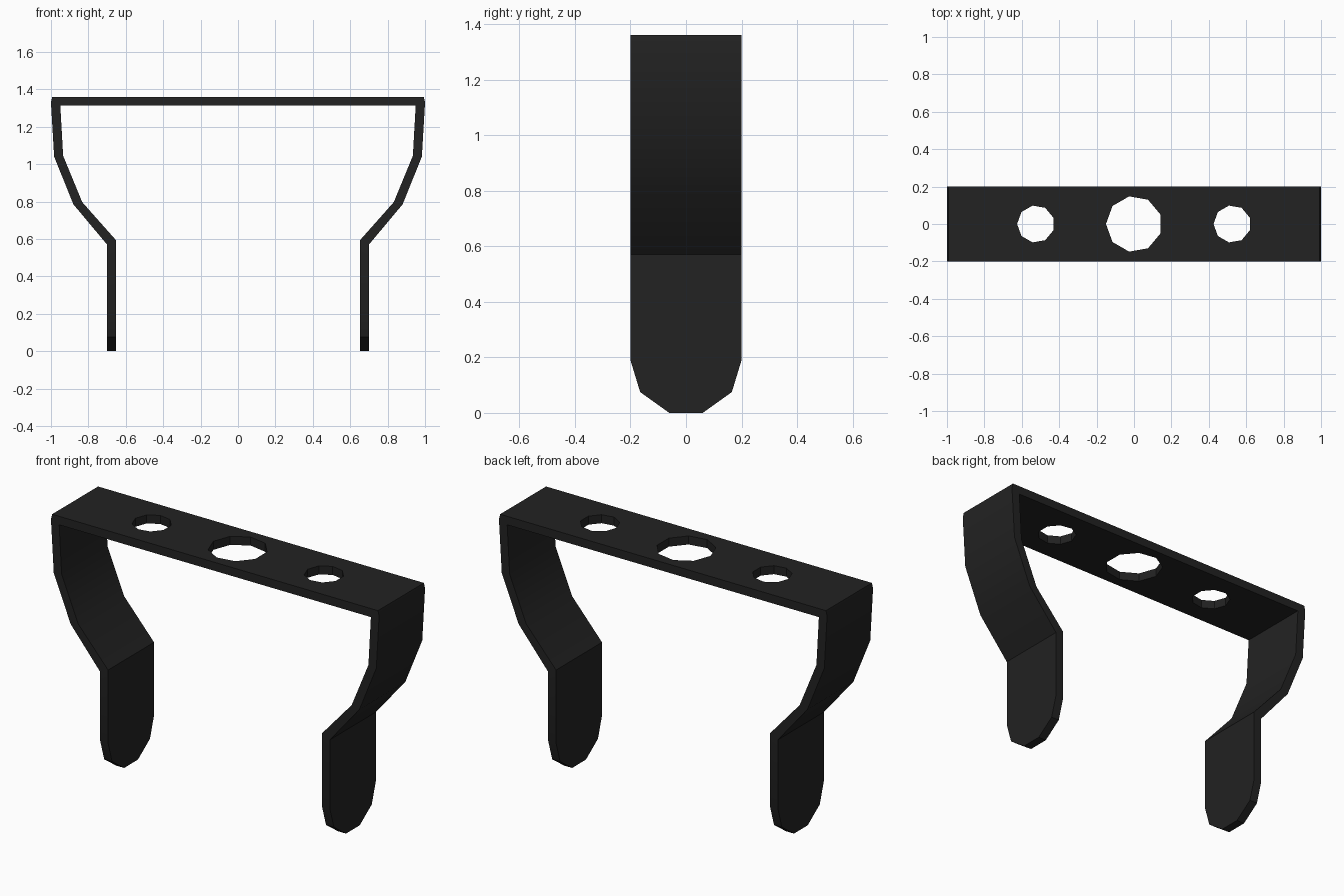
import bpy, bmesh, math
from mathutils import Vector

cube = bpy.data.objects.get("Cube")
if cube:
    bpy.data.objects.remove(cube)

black = bpy.data.materials.new("matte black")
black.use_nodes = True
colour = (0.016, 0.016, 0.016, 1)
black.diffuse_color = colour
black.node_tree.nodes["Principled BSDF"].inputs["Base Color"].default_value = colour

HALF_WIDTH = 0.2
TOP = 1.36

# Half of the bent strip, outer side going down and inner side going up
OUTER = [(0.993, TOP), (1.0, 1.33), (0.983, 1.04), (0.88, 0.785), (0.7, 0.57), (0.7, 0)]
INNER = [(0.652, 0), (0.652, 0.593), (0.833, 0.797), (0.935, 1.045), (0.95, 1.313)]


def add_object(name, bm):
    bmesh.ops.recalc_face_normals(bm, faces=bm.faces)
    mesh = bpy.data.meshes.new(name)
    bm.to_mesh(mesh)
    bm.free()
    mesh.materials.append(black)
    obj = bpy.data.objects.new(name, mesh)
    bpy.context.collection.objects.link(obj)
    return obj


# Strip: mirrored profile extruded across its width
bm = bmesh.new()
half = OUTER + INNER
outline = half + [(-x, z) for x, z in reversed(half)]
face = bm.faces.new([bm.verts.new((x, -HALF_WIDTH, z)) for x, z in outline])
extruded = bmesh.ops.extrude_face_region(bm, geom=[face])["geom"]
bmesh.ops.translate(bm, vec=(0, 2 * HALF_WIDTH, 0),
                    verts=[v for v in extruded if isinstance(v, bmesh.types.BMVert)])

# Leg tips: clip the corners along a faceted curve
tip = [(HALF_WIDTH, 0.19), (0.165, 0.075), (0.06, 0)]
for side in (-1, 1):
    for (y1, z1), (y2, z2) in zip(tip, tip[1:]):
        bmesh.ops.bisect_plane(
            bm, geom=bm.verts[:] + bm.edges[:] + bm.faces[:], dist=1e-5,
            plane_co=Vector((0, side * y1, z1)),
            plane_no=Vector((0, side * (z1 - z2), y2 - y1)).normalized(),
            clear_outer=True)
        bmesh.ops.holes_fill(bm, edges=[e for e in bm.edges if e.is_boundary], sides=0)
bracket = add_object("bracket_strip", bm)

# Holes: one large and two small nine-sided cuts through the top bar
for x, radius in ((0, 0.15), (-0.525, 0.1), (0.525, 0.1)):
    bm = bmesh.new()
    ring = [bm.verts.new((x - radius * math.cos(i * math.tau / 9),
                          radius * math.sin(i * math.tau / 9), TOP - 0.15)) for i in range(9)]
    base = bm.faces.new(ring)
    geom = bmesh.ops.extrude_face_region(bm, geom=[base])["geom"]
    bmesh.ops.translate(bm, vec=(0, 0, 0.3),
                        verts=[v for v in geom if isinstance(v, bmesh.types.BMVert)])
    cutter = add_object("hole_cutter", bm)
    cutter.hide_render = True
    cut = bracket.modifiers.new("hole", "BOOLEAN")
    cut.operation = "DIFFERENCE"
    cut.solver = "EXACT"
    cut.object = cutter
    bpy.context.view_layer.objects.active = bracket
    bpy.ops.object.modifier_apply(modifier=cut.name)
    bpy.data.objects.remove(cutter)

# Smooth the gentle upper bends, keep the rest crisp
bpy.ops.object.select_all(action="DESELECT")
bracket.select_set(True)
bpy.context.view_layer.objects.active = bracket
bpy.ops.object.shade_smooth_by_angle(angle=math.radians(30))
